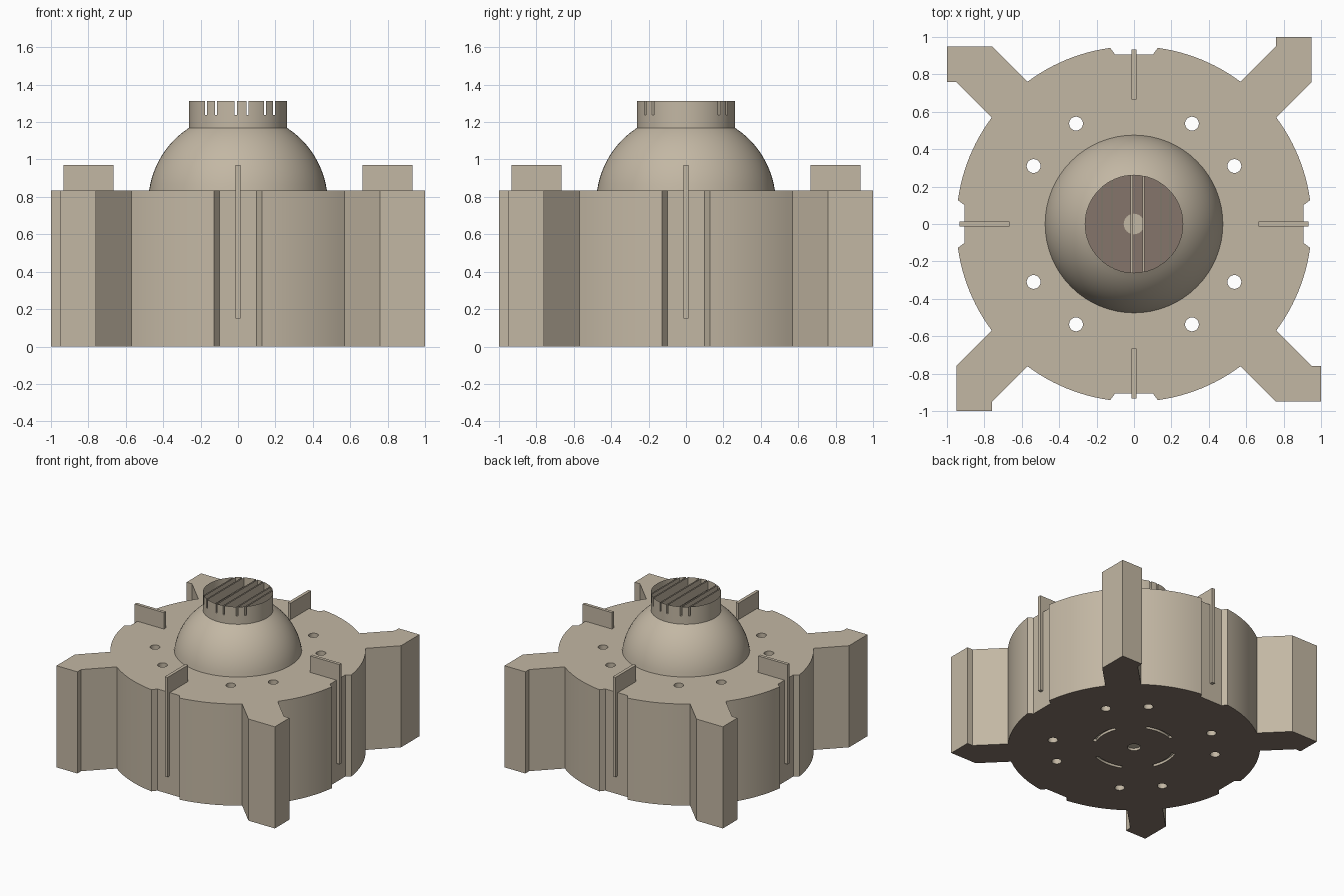
import bpy, bmesh, math

if "Cube" in bpy.data.objects:
    bpy.data.objects.remove(bpy.data.objects["Cube"])


def material(name, rgb):
    m = bpy.data.materials.new(name)
    m.diffuse_color = (*rgb, 1)
    m.use_nodes = True
    m.node_tree.nodes["Principled BSDF"].inputs["Base Color"].default_value = m.diffuse_color
    return m


TAN = material("warm_tan", (0.545, 0.475, 0.37))
DARK = material("dark_taupe", (0.235, 0.178, 0.145))


def prism(bm, pts, z0, z1):
    # closed extrusion of a counter-clockwise outline
    lo = [bm.verts.new((x, y, z0)) for x, y in pts]
    hi = [bm.verts.new((x, y, z1)) for x, y in pts]
    bm.faces.new(lo[::-1])
    bm.faces.new(hi)
    n = len(pts)
    for i in range(n):
        j = (i + 1) % n
        bm.faces.new((lo[i], lo[j], hi[j], hi[i]))


def finish(name, bm, mats=(TAN,)):
    bmesh.ops.recalc_face_normals(bm, faces=bm.faces[:])
    me = bpy.data.meshes.new(name)
    bm.to_mesh(me)
    bm.free()
    for m in mats:
        me.materials.append(m)
    ob = bpy.data.objects.new(name, me)
    bpy.context.collection.objects.link(ob)
    return ob


def activate(ob):
    bpy.ops.object.select_all(action='DESELECT')
    ob.select_set(True)
    bpy.context.view_layer.objects.active = ob


def smooth(ob):
    activate(ob)
    bpy.ops.object.shade_smooth_by_angle(angle=math.radians(25))


def cut(ob, bm):
    cutter = finish("cutter", bm)
    cutter.hide_render = True
    mod = ob.modifiers.new("cut", 'BOOLEAN')
    mod.operation = 'DIFFERENCE'
    mod.solver = 'EXACT'
    mod.object = cutter
    activate(ob)
    bpy.ops.object.modifier_apply(modifier=mod.name)
    bpy.data.objects.remove(cutter)


def remove_faces(ob, test):
    bm = bmesh.new()
    bm.from_mesh(ob.data)
    bmesh.ops.delete(bm, geom=[f for f in bm.faces if test(f)], context='FACES')
    bm.to_mesh(ob.data)
    bm.free()


def arc(r, a0, a1, n):
    return [(r * math.cos(math.radians(a0 + (a1 - a0) * i / n)),
             r * math.sin(math.radians(a0 + (a1 - a0) * i / n))) for i in range(n + 1)]


def circle(r, n, cx=0, cy=0):
    return [(cx + x, cy + y) for x, y in arc(r, 0, 360, n)[:-1]]


def turn(pts, k):
    for _ in range(k):
        pts = [(-y, x) for x, y in pts]
    return pts


TOP, FLOOR, CAP = 0.835, 0.03, 1.312

# Housing: round drum with notched sides and hooked corner arms
quarter = ([(0.905, 0.10)] + arc(0.95, 7.7, 36.87, 12)
           + [(0.95, 0.76), (0.95, 1.0), (0.76, 1.0), (0.76, 0.95)]
           + arc(0.95, 53.13, 82.3, 12) + [(0.10, 0.905)])
bm = bmesh.new()
prism(bm, [p for k in range(4) for p in turn(quarter, k)], 0, TOP)
housing = finish("housing", bm, (TAN, DARK))

# Bolt holes, shallow centre socket and curved grooves underneath, hollow inside
bm = bmesh.new()
for k in range(4):
    for a in (30, 60):
        c = (0.62 * math.cos(math.radians(a)), 0.62 * math.sin(math.radians(a)))
        prism(bm, turn(circle(0.037, 24, *c), k), -0.1, TOP + 0.1)
    groove = arc(0.325, -23, 23, 12) + arc(0.297, 23, -23, 12)
    prism(bm, turn(groove, k), -0.1, 0.02)
prism(bm, circle(0.05, 24), -0.1, 0.02)
prism(bm, circle(0.47, 64), FLOOR, TOP + 0.1)
cut(housing, bm)

# Dark underside and inner floor
for p in housing.data.polygons:
    level = p.center.z < 0.001 or abs(p.center.z - FLOOR) < 0.001
    p.material_index = int(abs(p.normal.z) > 0.9 and level)
smooth(housing)

# Tan boss on the inner floor
bm = bmesh.new()
prism(bm, circle(0.055, 32), FLOOR - 0.005, FLOOR + 0.005)
finish("centre_boss", bm)

# Thin fins, one on each side
for k, side in enumerate(("right", "back", "left", "front")):
    bm = bmesh.new()
    fin = [(0.665, -0.013), (0.932, -0.013), (0.932, 0.013), (0.665, 0.013)]
    prism(bm, turn(fin, k), 0.15, 0.97)
    finish("fin_" + side, bm)

# Dome: a slice of a sphere, open above and below
R, CZ, N = 0.48, 0.767, 64
a0, a1 = math.asin((TOP - CZ) / R), math.asin((1.17 - CZ) / R)
bm = bmesh.new()
rings = []
for i in range(13):
    a = a0 + (a1 - a0) * i / 12
    rings.append([bm.verts.new((x, y, CZ + R * math.sin(a)))
                  for x, y in circle(R * math.cos(a), N)])
for lo, hi in zip(rings, rings[1:]):
    for i in range(N):
        j = (i + 1) % N
        bm.faces.new((lo[i], lo[j], hi[j], hi[i]))
smooth(finish("dome", bm))

# Grille cap: slots sawn across, then opened so only the thin channels remain
bm = bmesh.new()
prism(bm, circle(0.262, 64), 1.168, CAP)
cap = finish("grille_cap", bm)
bm = bmesh.new()
w = 0.0055
for x in (-0.172, -0.118, -0.012, 0.05, 0.144, 0.193):
    prism(bm, [(x - w, -0.4), (x + w, -0.4), (x + w, 0.4), (x - w, 0.4)], 1.237, 1.4)
cut(cap, bm)
remove_faces(cap, lambda f: abs(f.normal.z) > 0.9 and
             (f.calc_center_median().z > CAP - 0.01 or f.calc_center_median().z < 1.18))
smooth(cap)
